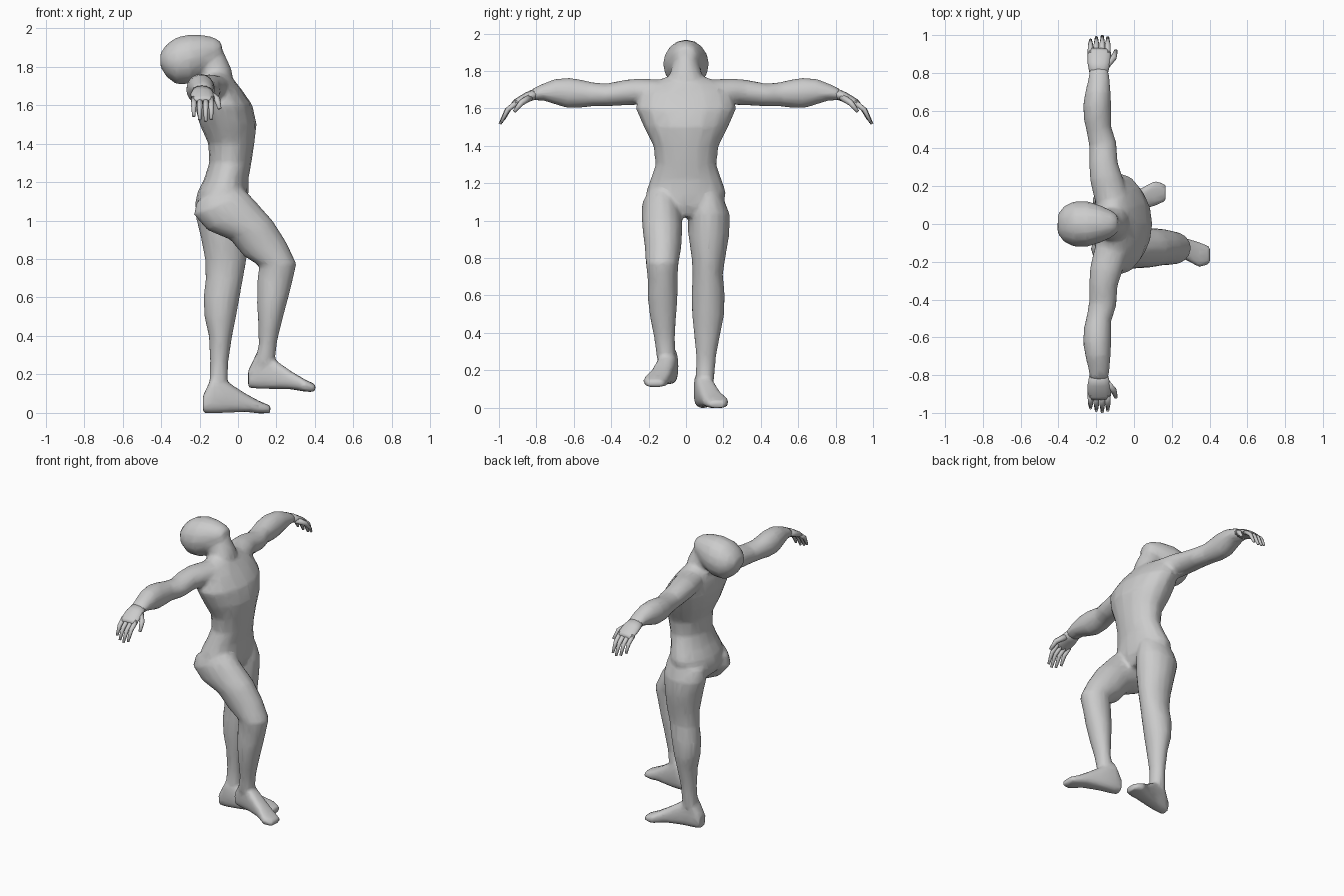
import bpy, bmesh, math
from mathutils import Vector as V


def loft(bm, rings, n=16, power=1.0):
    """Skin closed rings given as (centre, half axis u, half axis v)."""
    def bend(t):
        return math.copysign(abs(t) ** power, t)
    loops = []
    for c, u, v in rings:
        loops.append([bm.verts.new(c + u * bend(math.cos(2 * math.pi * i / n))
                                   + v * bend(math.sin(2 * math.pi * i / n))) for i in range(n)])
    for a, b in zip(loops, loops[1:]):
        for i in range(n):
            j = (i + 1) % n
            bm.faces.new((a[i], a[j], b[j], b[i]))
    bm.faces.new(loops[0][::-1])
    bm.faces.new(loops[-1])


def profile(bm, rows, **kw):
    """Rows: front x, z, back x, z, y min, y max."""
    loft(bm, [(V(((a + c) / 2, (e + f) / 2, (b + d) / 2)),
               V(((a - c) / 2, 0, (b - d) / 2)), V((0, (f - e) / 2, 0)))
              for a, b, c, d, e, f in rows], **kw)


def limb(bm, rows, side, n=16):
    """Rows: x, y, z, half size along x, half size across the path."""
    pts = [V((r[0], r[1] * side, r[2])) for r in rows]
    rings = []
    for i, r in enumerate(rows):
        t = (pts[min(i + 1, len(pts) - 1)] - pts[max(i - 1, 0)]).normalized()
        across = t.cross(V((1, 0, 0))).normalized()
        side_axis = across.cross(t).normalized()
        rings.append((pts[i], side_axis * r[3], across * r[4]))
    loft(bm, rings, n)


def finish(bm, name):
    bmesh.ops.recalc_face_normals(bm, faces=bm.faces)
    me = bpy.data.meshes.new(name)
    bm.to_mesh(me)
    bm.free()
    me.shade_smooth()
    ob = bpy.data.objects.new(name, me)
    bpy.context.collection.objects.link(ob)
    return ob


body = bmesh.new()

# torso: z, back x, front x, half width
torso = [(1.02, -.20, .02, .14), (1.08, -.225, .05, .20), (1.15, -.21, .055, .215),
         (1.22, -.175, .055, .19), (1.30, -.15, .07, .163), (1.40, -.155, .085, .175),
         (1.50, -.20, .097, .225), (1.60, -.225, .075, .27), (1.68, -.215, .02, .25),
         (1.73, -.20, -.02, .20), (1.77, -.16, -.06, .10)]
profile(body, [(f, z, b, z, -w, w) for z, b, f, w in torso])

# neck leaning back
profile(body, [(-.02, 1.70, -.20, 1.67, -.12, .12), (-.035, 1.79, -.20, 1.75, -.09, .09),
               (-.085, 1.90, -.26, 1.78, -.07, .07)])

# head tipped back: x, low z, high z, half width
head = [(-.404, 1.80, 1.87, .05), (-.37, 1.745, 1.917, .095), (-.32, 1.708, 1.952, .12),
        (-.25, 1.71, 1.968, .122), (-.18, 1.745, 1.965, .10), (-.12, 1.80, 1.95, .072),
        (-.085, 1.86, 1.925, .045)]
profile(body, [(x, hi, x, lo, -w, w) for x, lo, hi, w in head])

# straight standing leg
profile(body, [
    (.04, 1.14, -.21, 1.10, .03, .20), (.06, 1.04, -.22, 1.02, .01, .235),
    (.055, .93, -.195, .92, .012, .232), (.045, .80, -.172, .80, .03, .21),
    (.03, .72, -.168, .70, .035, .197), (.012, .62, -.18, .60, .03, .207),
    (-.01, .50, -.175, .50, .032, .205), (-.03, .40, -.152, .40, .042, .185),
    (-.05, .27, -.145, .27, .055, .16), (-.055, .14, -.15, .14, .05, .15)])

# bent raised leg
profile(body, [
    (-.02, 1.20, -.215, 1.10, -.20, -.05), (.05, 1.145, -.23, 1.03, -.235, -.025),
    (.10, 1.09, -.16, .95, -.238, -.02), (.18, 1.00, -.04, .90, -.232, -.02),
    (.25, .89, .03, .815, -.22, -.025), (.304, .775, .11, .765, -.215, -.04),
    (.285, .69, .10, .69, -.205, -.045), (.262, .60, .098, .57, -.205, -.045),
    (.235, .50, .105, .46, -.192, -.053), (.205, .38, .108, .36, -.17, -.06),
    (.19, .26, .085, .25, -.155, -.055)])

# feet: x, low z, high z, inner y, outer y
foot = [(-.182, 0, .09, .045, .12), (-.13, -.003, .20, .04, .14), (-.06, 0, .165, .05, .155),
        (.04, .005, .10, .075, .19), (.11, -.003, .062, .095, .23), (.168, -.002, .038, .12, .212)]
for side, dx, dz, pitch in ((1, 0, 0, 0), (-1, .235, .12, -.06)):
    profile(body, [(x + dx, hi + dz + pitch * x, x + dx, lo + dz + pitch * x,
                    side * a, side * b) for x, lo, hi, a, b in foot], power=.7)

# outstretched arms
arm = [(-.12, .14, 1.685, .09, .07), (-.15, .25, 1.69, .085, .07), (-.162, .32, 1.685, .076, .068),
       (-.165, .42, 1.672, .073, .061), (-.185, .50, 1.675, .067, .064),
       (-.193, .56, 1.678, .073, .075), (-.195, .63, 1.683, .075, .081),
       (-.19, .70, 1.69, .067, .068), (-.185, .77, 1.685, .056, .043),
       (-.187, .82, 1.672, .051, .031)]
for side in (1, -1):
    limb(body, arm, side)

# blend the body volumes into one low-poly skin
ob = finish(body, "body")
m = ob.modifiers.new("blend", 'REMESH')
m.mode = 'VOXEL'
m.voxel_size = .012
m.use_smooth_shade = True
m = ob.modifiers.new("soften", 'SMOOTH')
m.factor = .5
m.iterations = 4
m = ob.modifiers.new("simplify", 'DECIMATE')
m.ratio = .15

# hands: palm, four curled fingers and a thumb
palm = [(-.187, .79, 1.682, .047, .03), (-.186, .85, 1.66, .06, .026),
        (-.183, .91, 1.632, .062, .018), (-.182, .925, 1.622, .052, .012)]
thumb = [(-.15, .835, 1.66, .02, .02), (-.108, .88, 1.63, .017, .016), (-.096, .918, 1.583, .01, .009)]
for side, name in ((1, "left_hand"), (-1, "right_hand")):
    hand = bmesh.new()
    limb(hand, palm, side, 12)
    limb(hand, thumb, side, 8)
    for x, k in ((-.230, .82), (-.199, .98), (-.168, 1.05), (-.139, .96)):
        limb(hand, [(x, .90, 1.635, .016, .015), (x, .905 + .05 * k, 1.632 - .04 * k, .014, .013),
                    (x, .905 + .085 * k, 1.632 - .11 * k, .008, .008)], side, 8)
    finish(hand, name)
